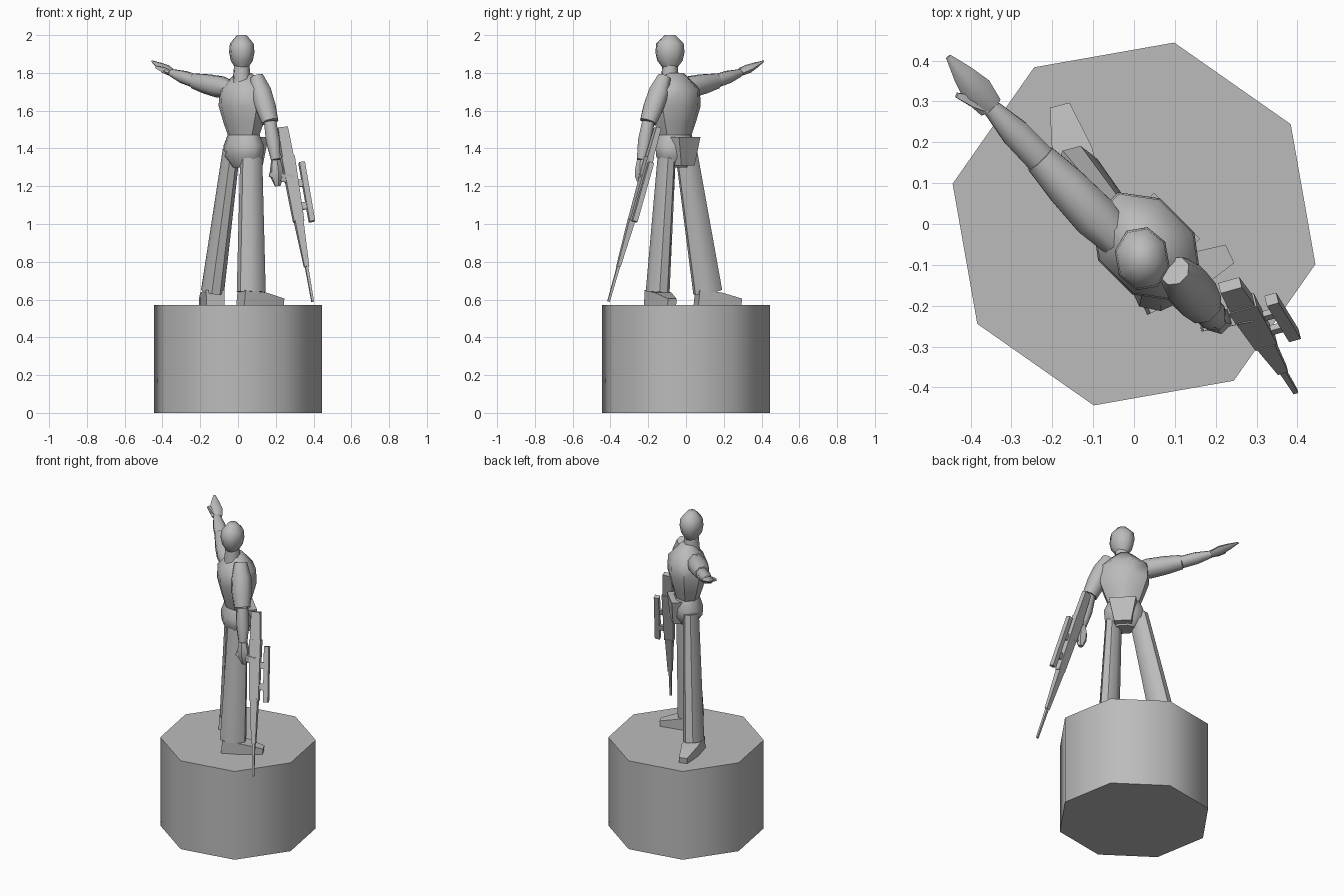
import bpy, bmesh, math
from mathutils import Vector

if "Cube" in bpy.data.objects:
    bpy.data.objects.remove(bpy.data.objects["Cube"])

stone = bpy.data.materials.new("stone_grey")
stone.use_nodes = True
GREY = (0.5, 0.5, 0.5, 1)
stone.diffuse_color = GREY
stone.node_tree.nodes["Principled BSDF"].inputs["Base Color"].default_value = GREY

UP = Vector((0, 0, 1))


def heading(degrees):
    angle = math.radians(degrees)
    return Vector((math.cos(angle), math.sin(angle), 0))


def solid(name, start, end, radii, side, flat=1.0, sides=8):
    """Skin evenly spaced rings from start to end.

    Each radius is measured towards side; flat scales the other direction.
    """
    start, end = Vector(start), Vector(end)
    axis = (end - start).normalized()
    across = (side - axis * side.dot(axis)).normalized()
    other = axis.cross(across) * flat
    corner = math.sqrt(2) if sides == 4 else 1
    bm = bmesh.new()
    rings = []
    for step, radius in enumerate(radii):
        centre = start.lerp(end, step / (len(radii) - 1))
        ring = []
        for i in range(sides):
            turn = math.tau * (i + 0.5) / sides
            spoke = across * math.cos(turn) + other * math.sin(turn)
            ring.append(bm.verts.new(centre + spoke * radius * corner))
        rings.append(ring)
    for low, high in zip(rings, rings[1:]):
        for i in range(sides):
            following = (i + 1) % sides
            bm.faces.new((low[i], low[following], high[following], high[i]))
    bm.faces.new(rings[0])
    bm.faces.new(rings[-1])
    bmesh.ops.recalc_face_normals(bm, faces=bm.faces)
    mesh = bpy.data.meshes.new(name)
    bm.to_mesh(mesh)
    bm.free()
    mesh.materials.append(stone)
    part = bpy.data.objects.new(name, mesh)
    bpy.context.collection.objects.link(part)
    bpy.ops.object.select_all(action='DESELECT')
    part.select_set(True)
    bpy.context.view_layer.objects.active = part
    bpy.ops.object.shade_smooth_by_angle(angle=math.radians(50))


# Plinth
PLINTH_TOP = UP * 0.57
solid("plinth", UP * 0, PLINTH_TOP, (0.455, 0.455), heading(10))

# Trunk, turned halfway between the front and the side
spine = Vector((0.03, -0.055, 0))
lateral = heading(-45)
forward = heading(45)
solid("torso", spine + UP * 1.45, spine + UP * 1.8,
      (0.09, 0.125, 0.155, 0.15, 0.05), lateral, flat=0.75)
solid("pelvis", spine + UP * 1.3, spine + UP * 1.47,
      (0.07, 0.12, 0.125, 0.1), lateral, flat=0.75)
belly = spine + forward * 0.07
solid("front_flap", belly + UP * 1.31, belly + UP * 1.46,
      (0.05, 0.08), lateral, flat=0.45, sides=4)

# Neck and head
nape = Vector((0.02, -0.085, 0))
gaze = heading(100)
solid("neck", nape + UP * 1.75, nape + UP * 1.86, (0.05, 0.04), gaze)
solid("head", nape + UP * 1.82, nape + UP * 2,
      (0.035, 0.07, 0.08, 0.075, 0.03), gaze, flat=0.85)


# Legs and shoes
def leg(prefix, hip, ankle, toe_angle):
    toes = heading(toe_angle)
    hip = Vector((*hip, 1.39))
    ankle = Vector((*ankle, 0.64))
    solid(prefix + "_leg", hip, ankle, (0.06, 0.07, 0.08), toes, flat=0.75)
    sole = Vector((ankle.x, ankle.y, PLINTH_TOP.z))
    solid(prefix + "_shoe", sole - toes * 0.06 + UP * 0.04, sole + toes * 0.18 + UP * 0.015,
          (0.05, 0.05, 0.025), toes.cross(UP), flat=0.8, sides=4)


leg("right", (0.07, -0.1), (0.07, -0.15), 25)
leg("left", (-0.035, 0), (-0.135, 0.115), 105)

# Lowered arm
elbow = Vector((0.17, -0.2, 1.54))
wrist = Vector((0.2, -0.235, 1.34))
solid("right_sleeve", (0.1, -0.115, 1.78), elbow, (0.035, 0.055, 0.055, 0.045), lateral, flat=1.1)
solid("right_forearm", elbow, wrist, (0.035, 0.04, 0.027), lateral)
solid("right_hand", wrist, wrist + Vector((0.01, 0, -0.14)),
      (0.025, 0.035, 0.035, 0.015), lateral, sides=6)

# Pointing arm
elbow = Vector((-0.23, 0.16, 1.757))
wrist = Vector((-0.35, 0.285, 1.8))
fingertip = Vector((-0.455, 0.41, 1.862))
solid("left_sleeve", (-0.03, -0.05, 1.71), elbow, (0.045, 0.06, 0.055, 0.043), UP)
solid("left_forearm", elbow, wrist, (0.036, 0.035, 0.021), UP, flat=1.1)
solid("left_hand", wrist, fingertip, (0.018, 0.023, 0.015, 0.004), UP, flat=1.7, sides=6)
knuckle = wrist.lerp(fingertip, 0.5) + forward * -0.045
solid("left_thumb", wrist, knuckle, (0.014, 0.014, 0.006), UP, sides=4)

# Rifle, strung along one slanted line
butt = Vector((0.235, -0.15, 1.51))
muzzle = Vector((0.395, -0.41, 0.59))
outward = heading(14)


def rifle_part(name, begin, finish, radii, flat, shift=0):
    offset = outward * shift
    solid(name, butt.lerp(muzzle, begin) + offset, butt.lerp(muzzle, finish) + offset,
          radii, outward, flat, sides=4)


rifle_part("rifle_stock", 0, 0.2, (0.027, 0.032), flat=0.5)
rifle_part("rifle_body", 0.17, 0.54, (0.036, 0.028), flat=0.5)
rifle_part("rifle_handguard", 0.53, 0.8, (0.023, 0.013), flat=0.7)
rifle_part("rifle_barrel", 0.78, 1, (0.008, 0.006), flat=1)
rifle_part("rifle_scope", 0.2, 0.54, (0.015, 0.015), flat=0.9, shift=0.072)
for mount, place in (("rear_mount", 0.3), ("front_mount", 0.43)):
    rifle_part(mount, place, place + 0.04, (0.02, 0.02), flat=0.35, shift=0.045)
trigger = butt.lerp(muzzle, 0.3)
solid("rifle_grip", trigger, trigger - outward * 0.12 + UP * 0.03,
      (0.026, 0.012), UP, flat=0.5, sides=4)
